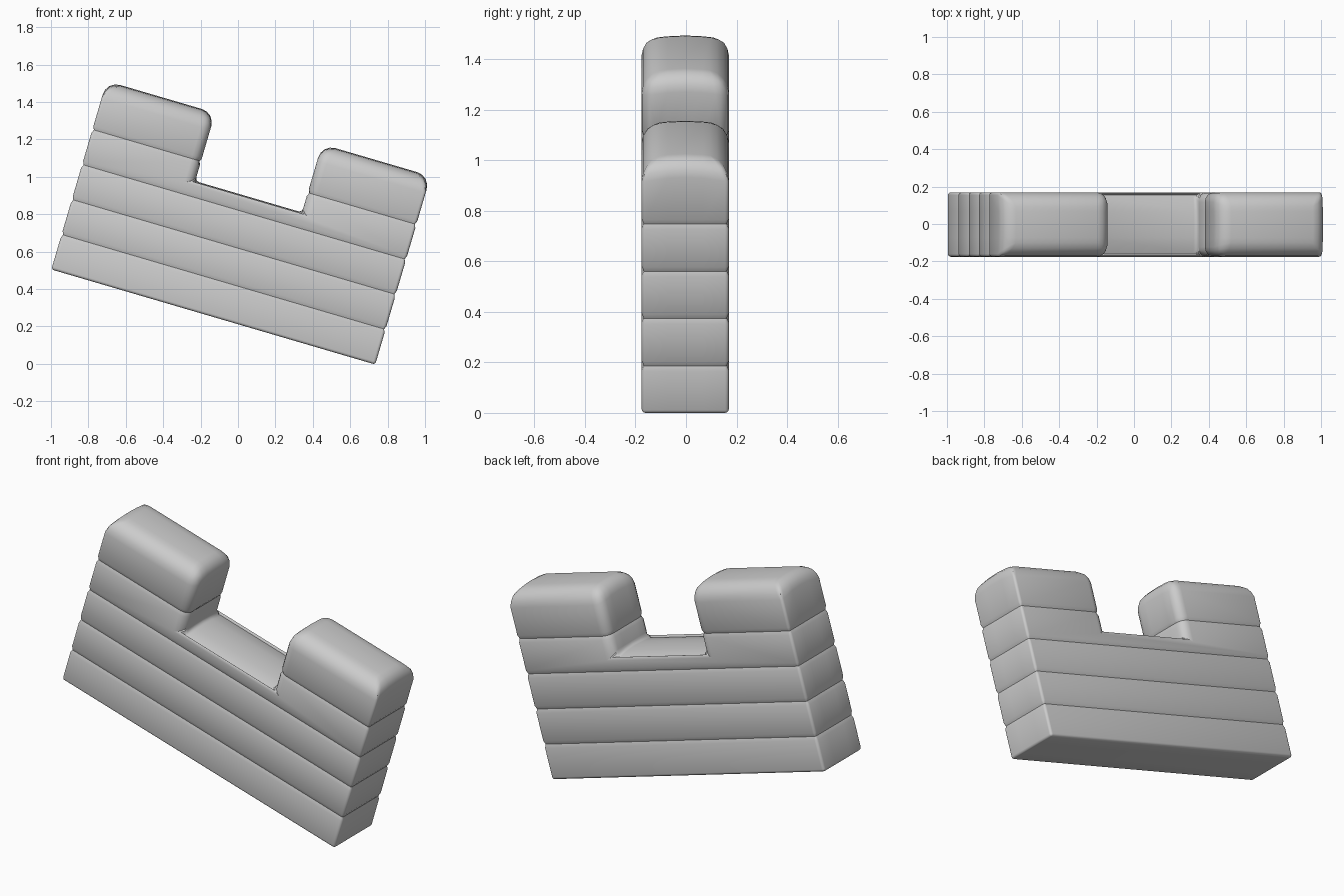
import bpy, bmesh, math
from mathutils import Matrix, Vector

cube = bpy.data.objects.get("Cube")
if cube:
    bpy.data.objects.remove(cube, do_unlink=True)

LENGTH, HEIGHT, DEPTH = 1.805, 1.05, 0.345
NOTCH_L, NOTCH_R, FLOOR = 0.605, 1.2, 0.67
COURSE = 0.195

stone = bpy.data.materials.new("grey stone")
stone.use_nodes = True
grey = (0.6, 0.6, 0.6, 1)
stone.diffuse_color = grey
stone.node_tree.nodes["Principled BSDF"].inputs["Base Color"].default_value = grey

# Notched wall outline, extruded through its depth
outline = [(0, 0), (LENGTH, 0), (LENGTH, HEIGHT), (NOTCH_R, HEIGHT), (NOTCH_R, FLOOR),
           (NOTCH_L, FLOOR), (NOTCH_L, HEIGHT), (0, HEIGHT)]
bm = bmesh.new()
front = bm.faces.new([bm.verts.new((u, -DEPTH / 2, v)) for u, v in outline])
back = bmesh.ops.extrude_face_region(bm, geom=[front])["geom"]
bmesh.ops.translate(bm, vec=(0, DEPTH, 0),
                    verts=[e for e in back if isinstance(e, bmesh.types.BMVert)])
bmesh.ops.recalc_face_normals(bm, faces=bm.faces)

# Softly rounded caps, crisper lower edges
weight = bm.edges.layers.float.new("bevel_weight_edge")
for e in bm.edges:
    a, b = (v.co for v in e.verts)
    mid = (a + b) / 2
    inner = NOTCH_L - 0.01 < mid.x < NOTCH_R + 0.01
    if mid.z > HEIGHT - 0.01:
        e[weight] = 1.0
    elif inner and mid.z > FLOOR + 0.05:
        e[weight] = 0.7
    elif inner and mid.z > FLOOR - 0.01:
        e[weight] = 0.3
    else:
        e[weight] = 0.2
mesh = bpy.data.meshes.new("battlement_wall")
bm.to_mesh(mesh)
bm.free()
wall = bpy.data.objects.new("battlement_wall", mesh)
bpy.context.collection.objects.link(wall)
mesh.materials.append(stone)
bpy.context.view_layer.objects.active = wall
wall.select_set(True)
bevel = wall.modifiers.new("rounding", "BEVEL")
bevel.limit_method = "WEIGHT"
bevel.width = 0.075
bevel.segments = 4
bpy.ops.object.modifier_apply(modifier=bevel.name)

bm = bmesh.new()
bm.from_mesh(mesh)


def slice_at(point, normal):
    bmesh.ops.bisect_plane(bm, geom=bm.verts[:] + bm.edges[:] + bm.faces[:],
                           plane_co=point, plane_no=normal)


# Shallow grooves between the stone courses
seams = [COURSE * i for i in range(1, 5)]
for z in seams:
    for dz in (-0.02, 0, 0.02):
        slice_at((0, 0, z + dz), (0, 0, 1))
bm.normal_update()
for v in bm.verts:
    if any(abs(v.co.z - z) < 0.001 for z in seams):
        v.co -= v.normal * 0.008

# Gentle crown across the caps and the notch floor
for y in (-0.07, 0, 0.07):
    slice_at((0, y, 0), (0, 1, 0))
for v in bm.verts:
    in_notch = NOTCH_L < v.co.x < NOTCH_R and v.co.z > FLOOR - 0.03
    if v.co.z > HEIGHT - 0.1 or in_notch:
        v.co.z -= 0.02 * (v.co.y / (DEPTH / 2)) ** 2

# Tilt the wall onto its lower corner
tilt = Matrix.Translation(Vector((-0.998, -0.003, 0.51))) @ Matrix.Rotation(math.radians(16.35), 4, "Y")
bmesh.ops.transform(bm, matrix=tilt, verts=bm.verts)
low = min(v.co.z for v in bm.verts)
bmesh.ops.translate(bm, vec=(0, 0, -low), verts=bm.verts)
bm.to_mesh(mesh)
bm.free()
bpy.ops.object.shade_smooth_by_angle(angle=math.radians(30))
